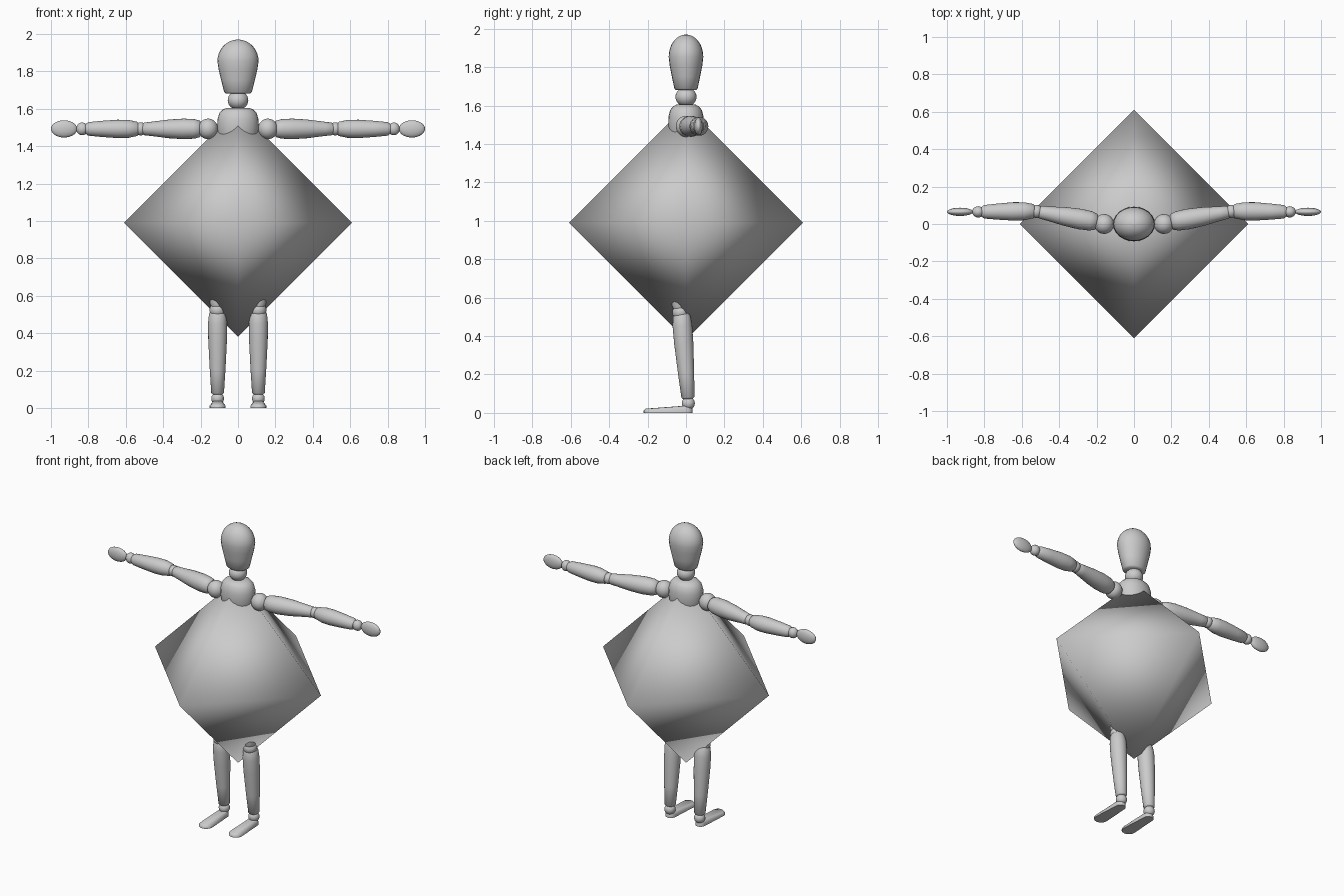
import bpy, bmesh, math
from mathutils import Vector, Matrix

if "Cube" in bpy.data.objects:
    bpy.data.objects.remove(bpy.data.objects["Cube"], do_unlink=True)

grey = bpy.data.materials.new("plain_grey")
grey.use_nodes = True
grey.diffuse_color = (0.6, 0.6, 0.6, 1)
grey.node_tree.nodes["Principled BSDF"].inputs["Base Color"].default_value = (0.6, 0.6, 0.6, 1)


def finish(name, bm, sharp_angle=None):
    bmesh.ops.recalc_face_normals(bm, faces=bm.faces[:])
    for f in bm.faces:
        f.smooth = True
    for e in bm.edges:
        if sharp_angle and e.calc_face_angle(0) > math.radians(sharp_angle):
            e.smooth = False
    mesh = bpy.data.meshes.new(name)
    bm.to_mesh(mesh)
    bm.free()
    mesh.materials.append(grey)
    obj = bpy.data.objects.new(name, mesh)
    bpy.context.collection.objects.link(obj)
    return obj


def ball(name, centre, size):
    """Ellipsoid with the given half sizes."""
    bm = bmesh.new()
    bmesh.ops.create_uvsphere(bm, u_segments=24, v_segments=14, radius=1)
    bm.transform(Matrix.Translation(centre) @ Matrix.Diagonal((*size, 1)))
    return finish(name, bm)


def turned(name, start, end, profile, flat=1.0, sides=24):
    """Lathe a (fraction along axis, radius) profile between two points."""
    start, end = Vector(start), Vector(end)
    axis = end - start
    place = Matrix.Translation(start) @ axis.to_track_quat('Z', 'Y').to_matrix().to_4x4()
    bm = bmesh.new()
    rings = []
    for t, r in profile:
        ring = []
        for i in range(sides):
            a = math.tau * i / sides
            ring.append(bm.verts.new(place @ Vector((r * math.cos(a), flat * r * math.sin(a), t * axis.length))))
        rings.append(ring)
    for low, high in zip(rings, rings[1:]):
        for i in range(sides):
            j = (i + 1) % sides
            bm.faces.new((low[i], low[j], high[j], high[i]))
    bm.faces.new(rings[0])
    bm.faces.new(rings[-1])
    return finish(name, bm, 50)


def hull(name, points, sharp_angle=None):
    bm = bmesh.new()
    for p in points:
        bm.verts.new(p)
    bmesh.ops.convex_hull(bm, input=bm.verts[:])
    return finish(name, bm, sharp_angle)


# Large smooth-shaded octahedral body
reach = 0.61
axes = [Vector(v) * s for v in ((1, 0, 0), (0, 1, 0), (0, 0, 1)) for s in (reach, -reach)]
hull("octahedron_body", [a + Vector((0, 0, 0.99)) for a in axes])

# Head, neck and chest
dome = [(0.6 + 0.4 * math.sin(a), 0.11 * math.cos(a))
        for a in (math.radians(d) for d in range(0, 90, 11))]
turned("head", (0, 0, 1.68), (0, 0, 1.97),
       [(0, 0.062), (0.03, 0.074), (0.25, 0.09), (0.45, 0.104)] + dome + [(1, 0.004)], flat=0.82)
ball("neck", (0, 0, 1.645), (0.055, 0.055, 0.05))
turned("chest", (0, 0, 1.38), (0, 0, 1.605),
       [(0, 0.08), (0.25, 0.1), (0.5, 0.112), (0.72, 0.11), (0.87, 0.1), (0.95, 0.083), (1, 0.06)], flat=0.83)

upper_arm = [(0, 0.028), (0.03, 0.044), (0.12, 0.052), (0.3, 0.055), (0.55, 0.05),
             (0.85, 0.038), (0.97, 0.034), (1, 0.026)]
forearm = [(0, 0.028), (0.03, 0.038), (0.2, 0.048), (0.4, 0.049), (0.7, 0.043),
           (0.95, 0.036), (1, 0.026)]
shin = [(0, 0.024), (0.02, 0.034), (0.3, 0.042), (0.65, 0.05), (0.85, 0.051),
        (0.96, 0.046), (1, 0.036)]
thigh = [(0, 0.034), (0.05, 0.042), (0.4, 0.055), (1, 0.05)]

for side, s in (("left", 1), ("right", -1)):
    # Arm, stretched sideways and angled slightly back
    z = 1.492
    ball(side + "_shoulder", (0.16 * s, 0, z), (0.053, 0.053, 0.055))
    turned(side + "_upper_arm", (0.195 * s, 0.01, z), (0.51 * s, 0.065, z), upper_arm)
    ball(side + "_elbow", (0.52 * s, 0.067, z), (0.033, 0.035, 0.035))
    turned(side + "_forearm", (0.53 * s, 0.069, z), (0.815 * s, 0.065, z), forearm)
    ball(side + "_wrist", (0.833 * s, 0.065, z), (0.032, 0.03, 0.034))
    ball(side + "_hand", (0.93 * s, 0.065, z), (0.07, 0.022, 0.046))

    # Leg, leaning from the hip down to the ankle
    x = 0.109 * s
    turned(side + "_thigh", (x, -0.033, 0.54), (0.1 * s, 0, 0.9), thigh)
    ball(side + "_knee", (x, -0.028, 0.523), (0.043, 0.043, 0.043))
    turned(side + "_shin", (x, 0.011, 0.072), (x, -0.024, 0.52), shin)
    ball(side + "_ankle", (x, 0.012, 0.05), (0.034, 0.034, 0.034))

    # Foot: flat sole, rounded heel and wider toe
    foot = []
    for cy, r, top in ((0.003, 0.032, 0.036), (-0.178, 0.043, 0.022)):
        for i in range(16):
            a = math.tau * i / 16
            for k, h in ((1, 0), (1, 0.5 * top), (0.75, top)):
                foot.append((x + k * r * math.cos(a), cy + k * r * math.sin(a), h))
    hull(side + "_foot", foot, 50)
